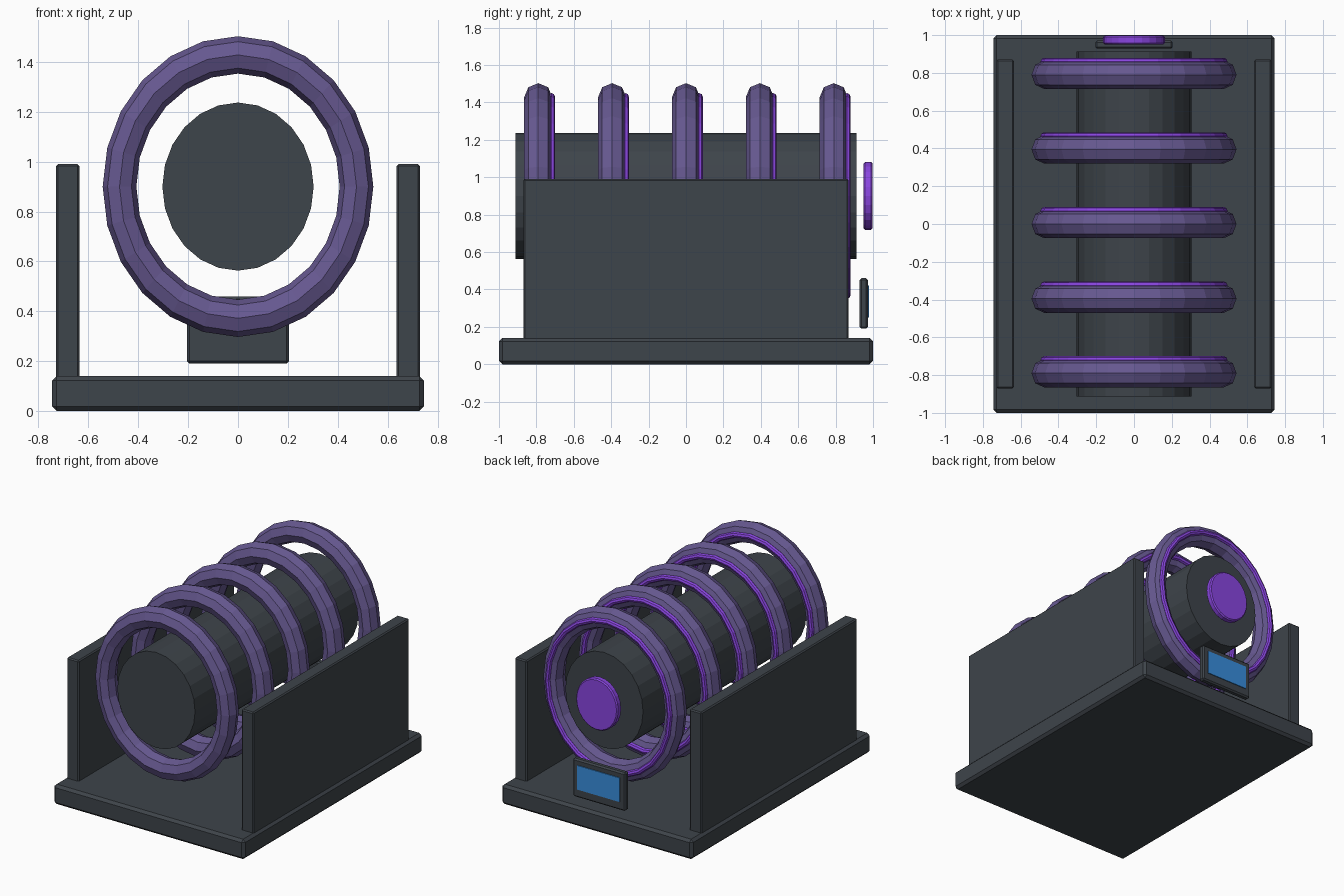
import bpy
import math

cube = bpy.data.objects.get("Cube")
if cube:
    bpy.data.objects.remove(cube, do_unlink=True)

AXIS_Z = 0.9      # height of the shared core and ring axis
SQUEEZE = 0.9     # round parts are slightly narrow in x


def material(name, color):
    mat = bpy.data.materials.new(name)
    mat.use_nodes = True
    mat.diffuse_color = (*color, 1)
    mat.node_tree.nodes["Principled BSDF"].inputs["Base Color"].default_value = (*color, 1)
    return mat


graphite = material("graphite", (0.048, 0.058, 0.069))
dusty_purple = material("dusty_purple", (0.133, 0.098, 0.279))
bright_purple = material("bright_purple", (0.25, 0.06, 0.74))
screen_blue = material("screen_blue", (0.04, 0.27, 0.72))


def finish(name, mat, bevel=0):
    obj = bpy.context.object
    obj.name = name
    obj.data.materials.append(mat)
    bpy.ops.object.transform_apply(location=False, rotation=True, scale=True)
    if bevel:
        mod = obj.modifiers.new("bevel", 'BEVEL')
        mod.width = bevel
        mod.segments = 1
    return obj


def box(name, mat, low, high, bevel=0):
    center = [(a + b) / 2 for a, b in zip(low, high)]
    bpy.ops.mesh.primitive_cube_add(size=1, location=center)
    bpy.context.object.scale = [b - a for a, b in zip(low, high)]
    return finish(name, mat, bevel)


def cylinder(name, mat, radius, y0, y1, bevel=0):
    bpy.ops.mesh.primitive_cylinder_add(
        vertices=24, radius=radius, depth=y1 - y0,
        location=(0, (y0 + y1) / 2, AXIS_Z), rotation=(math.pi / 2, 0, 0))
    bpy.context.object.scale.x = SQUEEZE
    return finish(name, mat, bevel)


def ring(name, mat, major, minor, y):
    bpy.ops.mesh.primitive_torus_add(
        major_segments=24, minor_segments=8, major_radius=major, minor_radius=minor,
        location=(0, y, AXIS_Z), rotation=(math.pi / 2, 0, 0))
    bpy.context.object.scale.x = SQUEEZE
    return finish(name, mat)


# Base tray and side walls
box("base_plate", graphite, (-0.745, -1, 0), (0.745, 1, 0.14), 0.018)
for side, x in (("left", 0.682), ("right", -0.682)):
    box(side + "_wall", graphite, (x - 0.047, -0.87, 0.13), (x + 0.047, 0.87, 0.99), 0.008)

# Central core with a glowing cap behind it
cylinder("core", graphite, 0.337, -0.912, 0.912)
cylinder("rear_cap", bright_purple, 0.182, 0.95, 0.997, 0.008)

# Coil rings, each with a thin glowing band on its rear face
for i in range(5):
    y = -0.79 + i * 0.395
    ring(f"coil_ring_{i + 1}", dusty_purple, 0.528, 0.075, y)
    ring(f"glow_band_{i + 1}", bright_purple, 0.53, 0.02, y + 0.07)

# Rear display panel
box("display_housing", graphite, (-0.205, 0.928, 0.19), (0.205, 0.972, 0.46), 0.01)
box("display_screen", screen_blue, (-0.165, 0.969, 0.25), (0.165, 0.978, 0.42))
